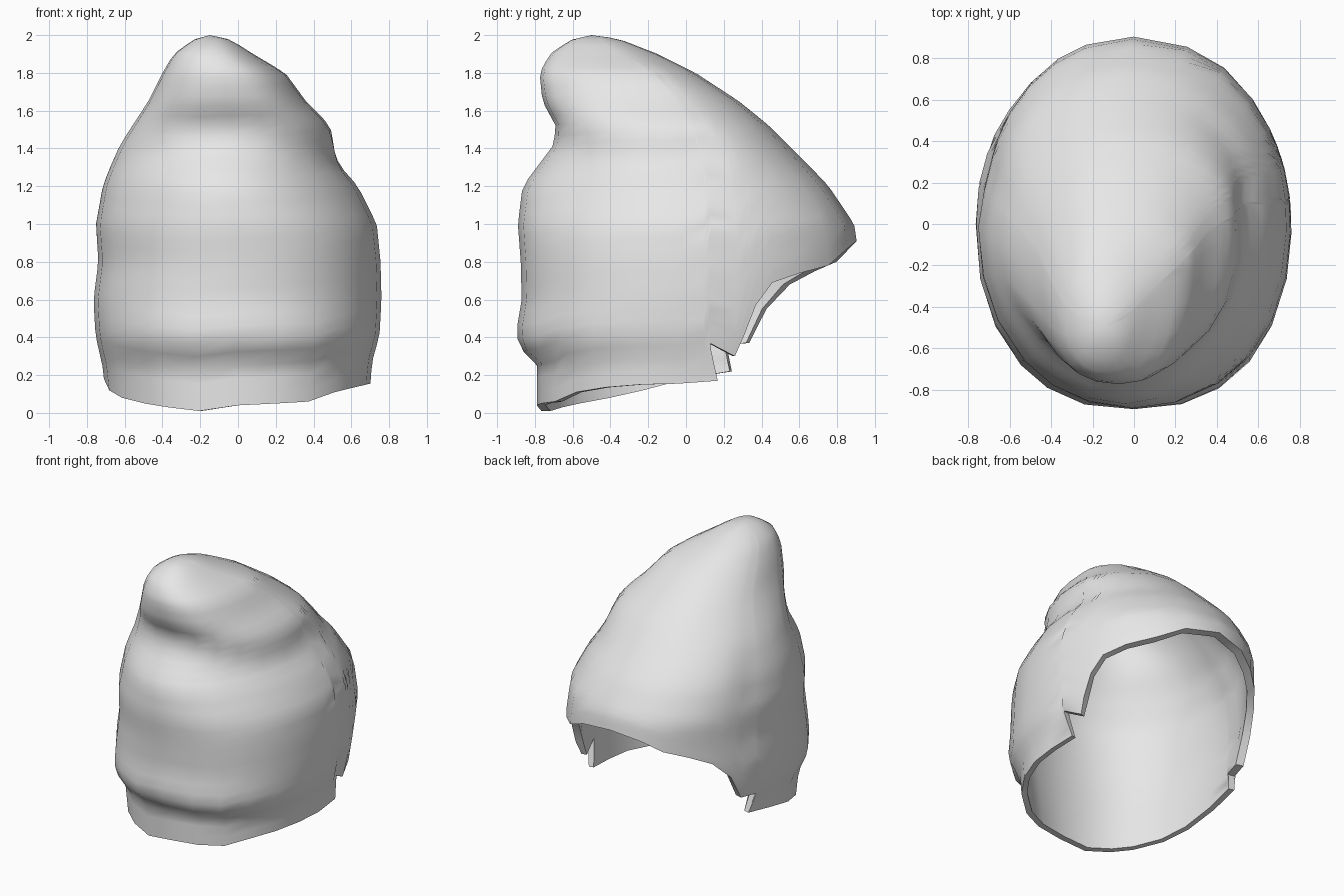
import bpy, bmesh
from math import sin, cos, radians, exp

cube = bpy.data.objects.get("Cube")
if cube:
    bpy.data.objects.remove(cube, do_unlink=True)

# Outer cross-sections: height, right x, left x, front y, back y
OUTER = [
    (0.0, -.69, .69, -.79, .88),
    (.27, -.72, .71, -.79, .88),
    (.34, -.74, .73, -.88, .89),
    (.42, -.755, .75, -.90, .90),
    (.6, -.765, .76, -.87, .91),
    (.8, -.74, .755, -.875, .92),
    (1.0, -.755, .735, -.89, .89),
    (1.2, -.72, .635, -.865, .755),
    (1.3, -.68, .56, -.79, .66),
    (1.42, -.625, .53, -.70, .54),
    (1.52, -.56, .49, -.69, .44),
    (1.65, -.475, .36, -.76, .28),
    (1.8, -.40, .25, -.775, .05),
    (1.9, -.34, .08, -.72, -.15),
    (1.97, -.245, -.03, -.62, -.33),
    (2.0, -.18, -.11, -.54, -.46),
]
# The lining is a plainer dome
INNER = [
    (0.0, -.65, .65, -.74, .83),
    (.6, -.71, .71, -.80, .86),
    (1.0, -.70, .68, -.81, .83),
    (1.2, -.65, .58, -.75, .69),
    (1.45, -.52, .45, -.64, .45),
    (1.7, -.38, .27, -.62, .12),
    (1.85, -.28, .08, -.60, -.14),
    (1.95, -.17, -.13, -.52, -.48),
]
# Height, widest y on the right and on the left, sharpness of the front corners
SHAPE = [
    (0, 0, 0, .9), (.45, 0, 0, .86), (.9, 0, 0, .92), (1.2, -.04, .02, 1.04),
    (1.35, -.08, .02, 1.02), (1.52, -.16, -.02, .84), (1.65, -.24, -.08, .82),
    (1.8, -.38, -.2, .85), (1.9, -.46, -.35, .9), (2, -.5, -.5, .95),
]
# Rim of each side: angle from the front, height, lean of the torn flap
RIM_LEFT = [(15, .05, 0), (30, .06, 0), (45, .11, 0), (60, .135, 0), (75, .15, 0),
            (88, .155, 0), (101, .17, -5), (98, .37, 0), (107, .3, 0), (110, .41, 0),
            (114, .57, 0), (120, .69, 0), (131, .74, 0), (145, .78, 0), (160, .87, 0)]
RIM_RIGHT = [(15, .01, 0), (30, .03, 0), (43, .05, 0), (60, .08, 0), (75, .12, 0),
             (90, .18, 0), (106, .22, -5), (103, .36, 0), (112, .37, 0), (118, .55, 0),
             (127, .68, 0), (138, .75, 0), (150, .8, 0), (162, .87, 0)]
ROWS = 34


def lookup(table, key):
    """Interpolate the rows of a table."""
    for a, b in zip(table, table[1:]):
        if key <= b[0]:
            k = (key - a[0]) / (b[0] - a[0])
            return [p + (q - p) * k for p, q in zip(a[1:], b[1:])]
    return table[-1][1:]


def bump(v, centre, width):
    return exp(-((v - centre) / width) ** 2)


def surface(sections, angle, z):
    """Point of the hood at a signed angle and a height."""
    right, left, front, back = lookup(sections, z)
    wide_r, wide_l, power = lookup(SHAPE, z)
    s, c = sin(radians(angle)), cos(radians(angle))
    mid = (right + left) / 2
    half = (left - right) / 2
    wide = wide_l if s >= 0 else wide_r
    if c < 0:
        power = 1
    reach = (wide - front) if c > 0 else (back - wide)
    x = mid + half * (1 if s >= 0 else -1) * abs(s) ** power
    y = wide - reach * (1 if c >= 0 else -1) * abs(c) ** power
    # Soft folds pressed into the cloth on both flanks
    fold = .04 * bump(angle, -107, 12) * bump(z, 1.15, .3)
    fold += .06 * bump(angle, 94, 16) * bump(z, 1.38, .1)
    return x * (1 - fold), y * (1 - fold), z


# Columns run round the rim and rise to the tip
columns = [(0, .04, 0)] + RIM_LEFT + [(180, .91, 0)]
columns += [(-a, z, -lean) for a, z, lean in reversed(RIM_RIGHT)]
n = len(columns)
bm = bmesh.new()


def add_layer(sections):
    """Loft one layer of cloth and return its rim."""
    top = sections[-1][0]
    rings = []
    for row in range(ROWS):
        t = 1 - (1 - row / ROWS) ** 1.25
        ring = []
        for angle, base, lean in columns:
            z = base + (top - base) * t
            turn = angle + lean * min((z - base) / .17, 1)
            ring.append(bm.verts.new(surface(sections, turn, z)))
        rings.append(ring)
    for low, high in zip(rings, rings[1:]):
        for i in range(n):
            j = (i + 1) % n
            bm.faces.new((low[i], low[j], high[j], high[i]))
    tip = bm.verts.new((-.15, -.5, top))
    for i in range(n):
        bm.faces.new((rings[-1][i], rings[-1][(i + 1) % n], tip))
    return rings[0]


outer_rim = add_layer(OUTER)
inner_rim = add_layer(INNER)
# Cut edge of the cloth between the two layers
for i in range(n):
    j = (i + 1) % n
    bm.faces.new((outer_rim[i], outer_rim[j], inner_rim[j], inner_rim[i]))
bmesh.ops.recalc_face_normals(bm, faces=bm.faces)

mesh = bpy.data.meshes.new("hood")
bm.to_mesh(mesh)
bm.free()
hood = bpy.data.objects.new("hood", mesh)
bpy.context.collection.objects.link(hood)

cloth = bpy.data.materials.new("light grey cloth")
cloth.use_nodes = True
color = (.8, .8, .8, 1)
cloth.diffuse_color = color
cloth.node_tree.nodes["Principled BSDF"].inputs["Base Color"].default_value = color
mesh.materials.append(cloth)

bpy.context.view_layer.objects.active = hood
hood.select_set(True)
bpy.ops.object.shade_smooth_by_angle(angle=radians(50))
